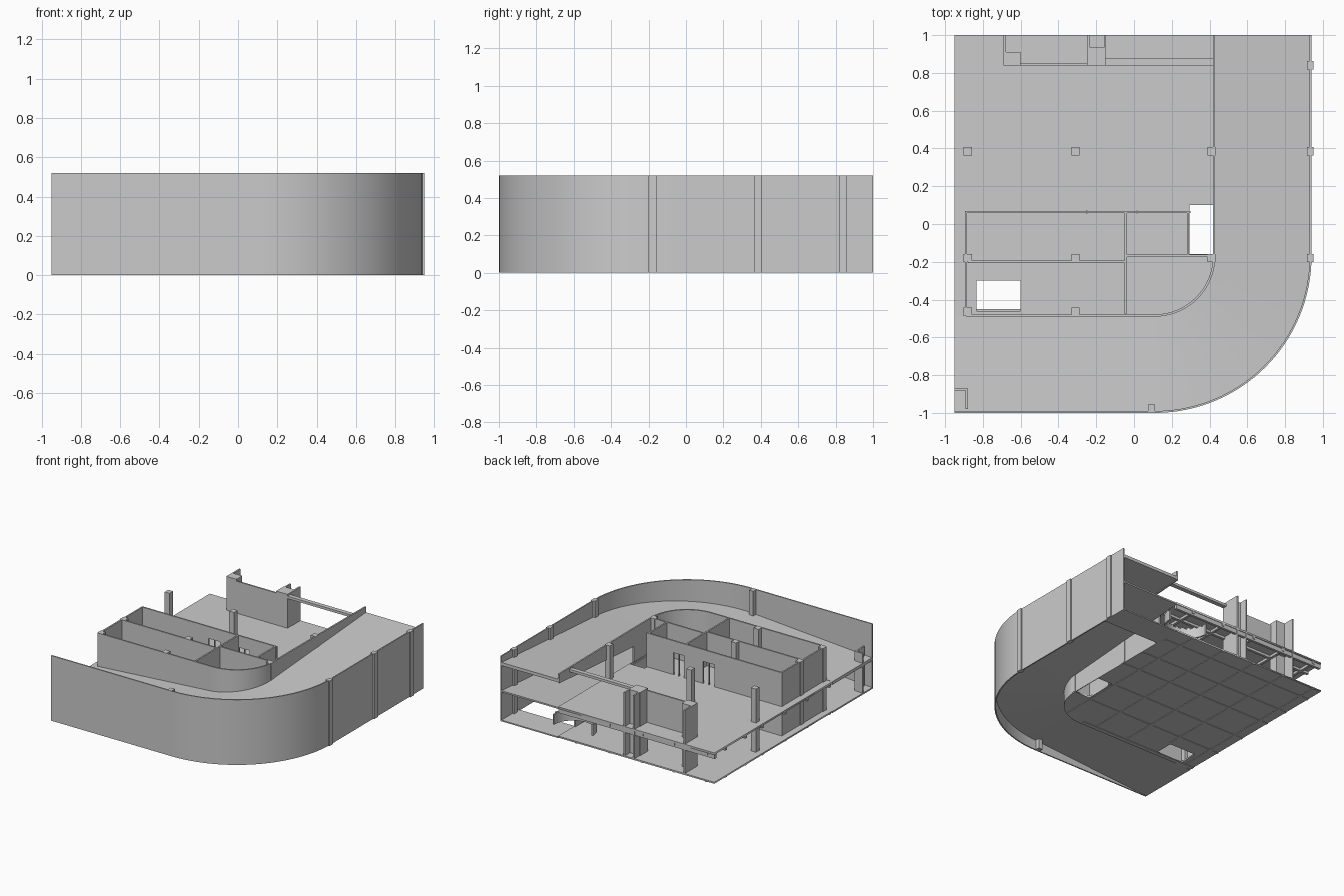
import bpy, math

if "Cube" in bpy.data.objects:
    bpy.data.objects.remove(bpy.data.objects["Cube"])

CX, CY = 0.11, -0.17      # centre of the round corner
R_IN, R_OUT = 0.32, 0.84
DECK = 0.25


def mesh_obj(name, verts, faces):
    me = bpy.data.meshes.new(name)
    me.from_pydata(verts, [], faces)
    me.update()
    ob = bpy.data.objects.new(name, me)
    bpy.context.collection.objects.link(ob)
    return ob


def box(name, x0, x1, y0, y1, z0, z1):
    v = [(x, y, z) for z in (z0, z1) for x, y in ((x0, y0), (x1, y0), (x1, y1), (x0, y1))]
    f = [(3, 2, 1, 0), (4, 5, 6, 7)] + [(i, (i + 1) % 4, 4 + (i + 1) % 4, 4 + i) for i in range(4)]
    return mesh_obj(name, v, f)


def path(r, x_start=-0.95, y_end=1.0, n=32):
    """Straight, quarter turn, straight at distance r from the corner centre."""
    pts = [(x_start + (CX - x_start) * i / 8, CY - r) for i in range(8)]
    for i in range(n + 1):
        a = -math.pi / 2 + math.pi / 2 * i / n
        pts.append((CX + r * math.cos(a), CY + r * math.sin(a)))
    pts += [(CX + r, CY + (y_end - CY) * i / 8) for i in range(1, 9)]
    return pts


def progress(p):
    """Share of the ramp length travelled at a point."""
    x, y = p
    if x <= CX:
        s = x + 0.95
    elif y <= CY:
        s = 1.06 + 0.9 * (math.atan2(y - CY, x - CX) + math.pi / 2) / (math.pi / 2)
    else:
        s = 1.96 + y - CY
    return s / 3.13


def sweep(name, r0, r1, low, high, **kw):
    v, f = [], []
    a, b = path(r0, **kw), path(r1, **kw)
    for p, q in zip(a, b):
        zl, zh = low(q), high(q)
        v += [(*p, zl), (*q, zl), (*q, zh), (*p, zh)]
    for i in range(len(a) - 1):
        for k in range(4):
            j = (k + 1) % 4
            f.append((4 * i + j, 4 * i + k, 4 * i + 4 + k, 4 * i + 4 + j))
    e = len(v) - 4
    f += [(0, 1, 2, 3), (e + 3, e + 2, e + 1, e)]
    ob = mesh_obj(name, v, f)
    bpy.ops.object.select_all(action='DESELECT')
    ob.select_set(True)
    bpy.context.view_layer.objects.active = ob
    bpy.ops.object.shade_smooth_by_angle(angle=math.radians(30))
    return ob


def plate(name, z0, z1, loops):
    """Flat slab from outline loops; inner loops become holes."""
    cu = bpy.data.curves.new(name, 'CURVE')
    cu.dimensions, cu.fill_mode, cu.extrude = '2D', 'BOTH', (z1 - z0) / 2
    for loop in loops:
        sp = cu.splines.new('POLY')
        sp.points.add(len(loop) - 1)
        for pt, (x, y) in zip(sp.points, loop):
            pt.co = (x, y, 0, 1)
        sp.use_cyclic_u = True
    tmp = bpy.data.objects.new(name + "_outline", cu)
    bpy.context.collection.objects.link(tmp)
    dg = bpy.context.evaluated_depsgraph_get()
    me = bpy.data.meshes.new_from_object(tmp.evaluated_get(dg))
    bpy.data.objects.remove(tmp)
    ob = bpy.data.objects.new(name, me)
    ob.location.z = (z0 + z1) / 2
    bpy.context.collection.objects.link(ob)


def rect(x0, x1, y0, y1):
    return [(x0, y0), (x1, y0), (x1, y1), (x0, y1)]


# Floor slabs with stair openings
outline = path(R_IN) + [(-0.95, 1.0)]
holes = [rect(0.295, 0.425, -0.16, 0.10), rect(-0.835, -0.6, -0.46, -0.30)]
plate("ground_slab", 0.004, 0.016, [outline] + holes)
plate("upper_deck", DECK - 0.015, DECK, [outline] + holes)
box("ground_landing", 0.43, 0.93, 0.78, 1.0, 0.0, 0.01)

# Thin beams below both slabs
for z0, z1 in ((0.0, 0.006), (0.215, 0.236)):
    for y in (-0.46, -0.18, 0.1, 0.385, 0.6, 0.85):
        x1 = 0.28 if y in (-0.18, 0.1) else (0.1 if y < -0.3 else 0.42)
        box("cross_beam", -0.95, x1, y - 0.01, y + 0.01, z0, z1)
    for x in (-0.88, -0.59, -0.31, -0.02, 0.27):
        box("long_beam", x - 0.01, x + 0.01, -0.28 if x == -0.59 else -0.44, 1.0, z0, z1)

# Two ramps, one per storey
for name, za, zb, t in (("lower_ramp", 0.012, 0.245, 0.012), ("upper_ramp", 0.25, 0.47, 0.025)):
    top = lambda p, za=za, zb=zb: za + (zb - za) * progress(p)
    sweep(name, R_IN, 0.82, lambda p, top=top, t=t: top(p) - t, top)

# Outer wall in two storeys, and the ramp's inner wall
sweep("outer_wall_lower", R_OUT - 0.02, 0.83, lambda p: 0.0, lambda p: DECK)
sweep("outer_wall_upper", R_OUT - 0.02, 0.83, lambda p: DECK, lambda p: 0.52)
sweep("inner_wall_lower", R_IN - 0.012, R_IN, lambda p: 0.01, lambda p: 0.235, x_start=-0.89, y_end=0.8)
sweep("inner_wall_upper", R_IN - 0.012, R_IN, lambda p: DECK, lambda p: 0.52, x_start=-0.89, y_end=0.06)


def parapet():
    v = []
    for x in (0.418, 0.43):
        v += [(x, 0.06, 0.375), (x, 1.0, 0.44), (x, 1.0, 0.515), (x, 0.06, 0.52)]
    f = [(3, 2, 1, 0), (4, 5, 6, 7)] + [(i, (i + 1) % 4, 4 + (i + 1) % 4, 4 + i) for i in range(4)]
    mesh_obj("ramp_parapet", v, f)


parapet()

# Posts on the outer wall
box("wall_post", 0.075, 0.11, -1.0, -0.955, 0, 0.52)
for y in (-0.18, 0.385, 0.84):
    box("wall_post", 0.915, 0.95, y - 0.022, y + 0.022, 0, 0.52)
box("front_ledge", -0.87, 0.1, -0.985, -0.965, 0.22, DECK)

# Column grid
for x in (-0.88, -0.31, 0.41):
    for y in (-0.465, -0.18, 0.385):
        if x > 0.4 and y < -0.3:
            continue
        box("column", x - 0.022, x + 0.022, y - 0.022, y + 0.022, 0.01, 0.52)

# Core rooms on both storeys
T = 0.012
for z0, z1 in ((0.012, 0.235), (DECK, 0.52)):
    h = z0 + (z1 - z0) * 0.65
    box("room_left_wall", -0.895, -0.895 + T, -0.48, 0.07, z0, z1)
    for x0, x1 in ((-0.895, -0.3), (-0.2, -0.03), (0.06, 0.3)):
        box("room_back_wall", x0, x1, 0.058, 0.07, z0, z1)
    for x0, x1 in ((-0.3, -0.2), (-0.03, 0.06)):
        box("door_lintel", x0, x1, 0.058, 0.07, h, z1)
        box("door_leaf", (x0 + x1) / 2 - 0.003, (x0 + x1) / 2 + 0.003, 0.056, 0.072, z0, h)
    box("room_middle_wall", -0.88, -0.05, -0.206, -0.194, z0, z1)
    box("room_divider", -0.05, -0.038, -0.475, 0.06, z0, z1)
    box("stair_wall_side", 0.28, 0.292, -0.17, 0.06, z0, z1)
    box("stair_wall_front", -0.04, 0.42, -0.174, -0.162, z0, z1)

# Rear lift wall, piers and high beam
box("rear_wall", -0.62, -0.22, 0.838, 0.85, DECK, 0.505)
for z0, z1 in ((0.012, 0.235), (DECK, 0.52)):
    box("rear_pier_left", -0.69, -0.60, 0.838, 0.91, z0, z1)
    box("rear_pier_right", -0.25, -0.15, 0.838, 0.935, z0, z1)
    for x in (-0.69, -0.245, -0.16):
        box("rear_fin", x, x + 0.012, 0.90, 1.0, z0, z1)
box("rear_beam_high", -0.15, 0.43, 0.84, 0.875, 0.485, 0.505)
box("rear_beam_low", -0.95, 0.43, 0.975, 0.995, 0.2, 0.236)

# Curved toothed wall under the deck at the rear
N = 24
for i in range(N):
    a = math.pi + math.pi * (i + 0.5) / N
    ob = box("curved_wall_fin", -0.006, 0.006, -0.0115, 0.0115, 0.09, 0.17 if i % 2 else 0.18)
    ob.rotation_euler.z = a
    ob.location = (0.31 + 0.17 * math.cos(a), 0.985 + 0.17 * math.sin(a), 0)

# Small shaft in the front left corner
box("corner_shaft_side", -0.892, -0.88, -0.98, -0.87, 0.01, 0.33)
box("corner_shaft_back", -0.95, -0.88, -0.882, -0.87, 0.01, 0.33)
